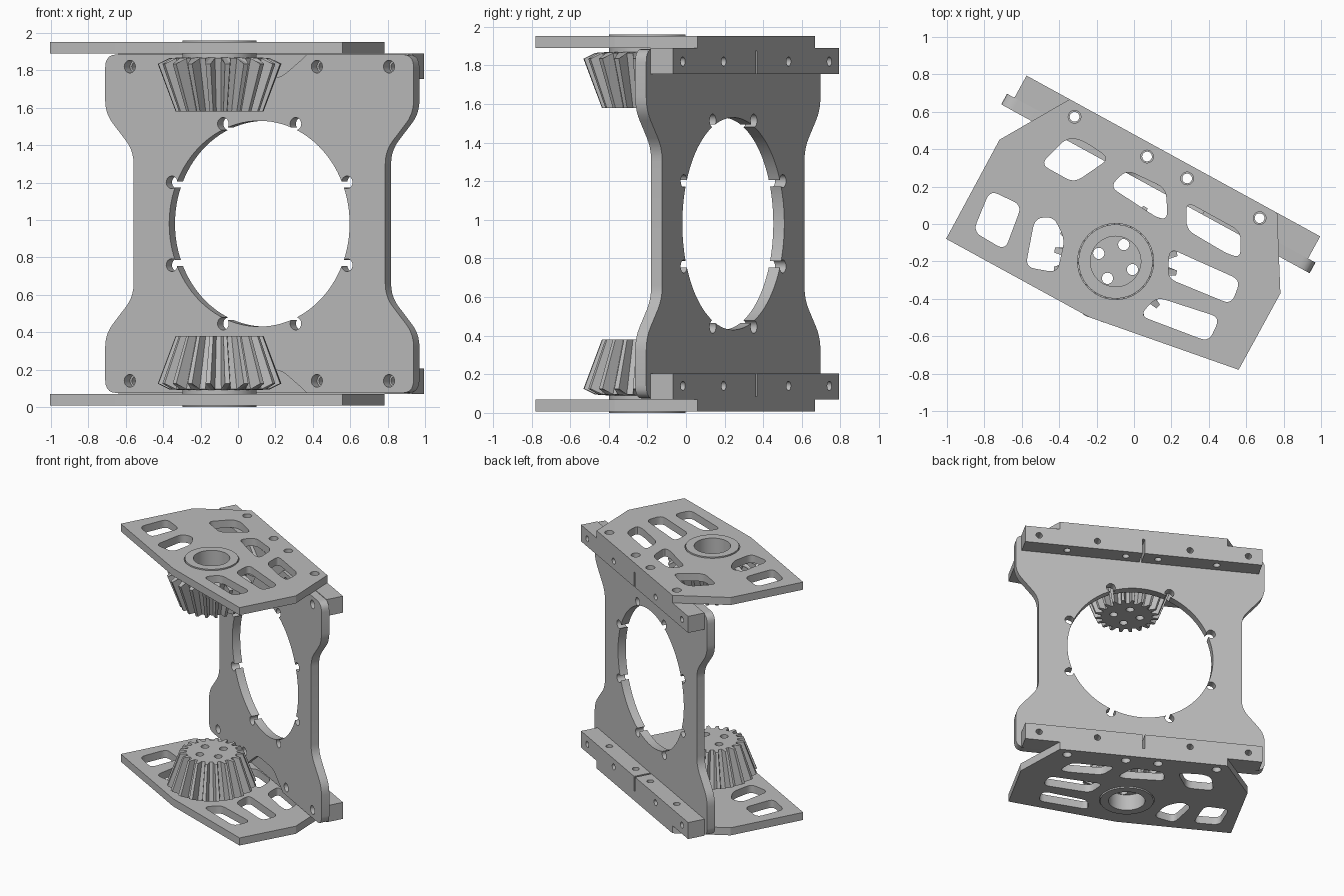
import bpy, bmesh
from math import pi, cos, sin, radians
from mathutils import Vector, Matrix

cube = bpy.data.objects.get("Cube")
if cube:
    bpy.data.objects.remove(cube, do_unlink=True)

TURN = radians(-28.7)      # the whole frame is turned about z
HEIGHT = 1.96              # lower parts are mirrored to the top
MID = 0.01                 # centre of the frame along its width
GEAR = Vector((0.01, -0.223))

metal = bpy.data.materials.new("plain_grey")
metal.use_nodes = True
GREY = (0.5, 0.5, 0.5, 1)
metal.diffuse_color = GREY
metal.node_tree.nodes["Principled BSDF"].inputs["Base Color"].default_value = GREY


def rounded(points, radius, steps=5):
    """Polygon with rounded corners."""
    pts = [Vector(p) for p in points]
    out = []
    for i, p in enumerate(pts):
        ends = []
        for q in (pts[i - 1], pts[(i + 1) % len(pts)]):
            d = q - p
            ends.append(p + d.normalized() * min(radius, d.length * 0.45))
        a, b = ends
        for k in range(steps + 1):
            t = k / steps
            out.append(a * (1 - t) ** 2 + p * 2 * t * (1 - t) + b * t * t)
    return out


def circle(x, y, r, n=24):
    return [Vector((x + r * cos(2 * pi * i / n), y + r * sin(2 * pi * i / n))) for i in range(n)]


def box(x0, x1, y0, y1):
    return [Vector(p) for p in ((x0, y0), (x1, y0), (x1, y1), (x0, y1))]


def loft(bm, rings):
    loops = [[bm.verts.new(p) for p in ring] for ring in rings]
    n = len(loops[0])
    for a, b in zip(loops, loops[1:]):
        for i in range(n):
            j = (i + 1) % n
            bm.faces.new((a[i], a[j], b[j], b[i]))
    bm.faces.new(loops[0][::-1])
    bm.faces.new(loops[-1])


def prism(bm, pts, lo, hi, axis="z"):
    if axis == "z":
        place = lambda p, t: (p.x, p.y, t)
    else:
        place = lambda p, t: (p.x, t, p.y)
    loft(bm, [[place(p, t) for p in pts] for t in (lo, hi)])


def make(name, bm):
    bmesh.ops.recalc_face_normals(bm, faces=bm.faces)
    mesh = bpy.data.meshes.new(name)
    bm.to_mesh(mesh)
    bm.free()
    mesh.materials.append(metal)
    ob = bpy.data.objects.new(name, mesh)
    bpy.context.collection.objects.link(ob)
    return ob


def activate(ob):
    bpy.ops.object.select_all(action="DESELECT")
    ob.select_set(True)
    bpy.context.view_layer.objects.active = ob


def cut(ob, bm):
    cutter = make("cutter", bm)
    cutter.hide_render = True
    mod = ob.modifiers.new("cut", "BOOLEAN")
    mod.operation = "DIFFERENCE"
    mod.solver = "EXACT"
    mod.use_self = True
    mod.object = cutter
    activate(ob)
    bpy.ops.object.modifier_apply(modifier=mod.name)
    bpy.data.objects.remove(cutter, do_unlink=True)


def finish(ob):
    activate(ob)
    bpy.ops.object.shade_smooth_by_angle(angle=radians(30))
    ob.rotation_euler.z = TURN


def mirrored(ob, name):
    twin = ob.copy()
    twin.data = ob.data.copy()
    twin.name = name
    twin.data.transform(Matrix.Translation((0, 0, HEIGHT)) @ Matrix.Scale(-1, 4, (0, 0, 1)))
    twin.data.flip_normals()
    bpy.context.collection.objects.link(twin)


BOLTS = [MID + s * d for s in (-1, 1) for d in (0.35, 0.79)]
PINS = [MID + s * d for s in (-1, 1) for d in (0.122, 0.564)]

# Upright plate: waisted outline, big bore, ring of small holes, gear reliefs
quarter = [(0.94, 0.075), (0.94, 0.39), (0.767, 0.59)]
right = quarter + [(x, HEIGHT - z) for x, z in reversed(quarter)]
outline = [(MID + x, z) for x, z in right] + [(MID - x, z) for x, z in reversed(right)]
bm = bmesh.new()
prism(bm, rounded(outline, 0.07), 0.22, 0.285, "y")
plate = make("upright_plate", bm)
bm = bmesh.new()
prism(bm, circle(MID, HEIGHT / 2, 0.55, 96), 0.1, 0.4, "y")
for k in range(8):
    a = pi / 8 + k * pi / 4
    prism(bm, circle(MID + 0.578 * cos(a), HEIGHT / 2 + 0.578 * sin(a), 0.034), 0.12, 0.38, "y")
for x in BOLTS:
    for z in (0.14, HEIGHT - 0.14):
        prism(bm, circle(x, z, 0.034), 0.1, 0.4, "y")
relief = [(-0.3, 0.0), (-0.3, 0.07), (-0.13, 0.2), (0.13, 0.2), (0.3, 0.07), (0.3, 0.0)]
for flip in (False, True):
    pts = [(MID + x, HEIGHT - z if flip else z) for x, z in relief]
    prism(bm, rounded(pts, 0.05), 0.15, 0.245, "y")
cut(plate, bm)
finish(plate)

# Rail behind the plate, with bolt holes, pin holes and a centre slit
bm = bmesh.new()
prism(bm, box(MID - 0.895, MID + 0.895, 0.285, 0.42), 0.07, 0.205)
rail = make("lower_rail", bm)
bm = bmesh.new()
for x in BOLTS:
    prism(bm, circle(x, 0.14, 0.024), 0.2, 0.5, "y")
for x in PINS:
    prism(bm, circle(x, 0.35, 0.026), 0.0, 0.3)
prism(bm, box(MID - 0.008, MID + 0.008, 0.25, 0.5), 0.085, 0.3)
cut(rail, bm)
finish(rail)
mirrored(rail, "upper_rail")

# Deck with lightening slots, given in turned coordinates
deck_outline = [(-0.622, 0.42), (-0.847, 0.05), (-0.843, -0.552), (0.03, -0.552),
                (0.865, -0.415), (0.865, 0.05), (0.643, 0.42)]
slots = [
    [(-0.77, 0.18), (-0.6, 0.1), (-0.69, -0.14), (-0.86, -0.04)],
    [(-0.53, 0.03), (-0.43, 0.04), (-0.37, -0.08), (-0.41, -0.26), (-0.58, -0.23)],
    [(-0.36, 0.46), (-0.28, 0.45), (-0.13, 0.35), (-0.32, 0.22), (-0.5, 0.32)],
    [(-0.13, 0.2), (-0.04, 0.29), (0.17, 0.19), (0.18, 0.03), (0.13, 0.03)],
    [(0.28, 0.12), (0.57, -0.04), (0.57, -0.18), (0.5, -0.16), (0.28, -0.03)],
    [(0.19, -0.13), (0.57, -0.3), (0.52, -0.43), (0.18, -0.29)],
    [(0.12, -0.39), (0.46, -0.5), (0.4, -0.63), (0.03, -0.49)],
]
bm = bmesh.new()
prism(bm, [Vector(p) for p in deck_outline], 0.008, 0.07)
deck = make("lower_deck", bm)
bm = bmesh.new()
unturn = Matrix.Rotation(-TURN, 2)
for slot in slots:
    prism(bm, rounded([unturn @ Vector(p) for p in slot], 0.05), -0.1, 0.2)
for x in PINS:
    prism(bm, circle(x, 0.35, 0.034), -0.1, 0.2)
prism(bm, circle(*GEAR, 0.203, 64), -0.1, 0.2)
cut(deck, bm)
finish(deck)
mirrored(deck, "upper_deck")

# Bevel gear with hub: lofted from tooth rings, then bored
TEETH = 20


def gear_ring(root, tip, z_root, z_tip):
    ring = []
    for i in range(TEETH):
        for part, r, z in ((-0.3, root, z_root), (-0.13, tip, z_tip),
                           (0.13, tip, z_tip), (0.3, root, z_root)):
            a = 2 * pi * (i + part) / TEETH
            ring.append((GEAR.x + r * cos(a), GEAR.y + r * sin(a), z))
    return ring


bm = bmesh.new()
loft(bm, [gear_ring(0.198, 0.198, 0, 0), gear_ring(0.198, 0.198, 0.09, 0.09),
          gear_ring(0.27, 0.332, 0.095, 0.125), gear_ring(0.188, 0.236, 0.38, 0.38)])
gear = make("lower_gear", bm)
bm = bmesh.new()
prism(bm, circle(*GEAR, 0.135, 48), -0.1, 0.13)
for k in range(4):
    a = radians(93) + k * pi / 2
    prism(bm, circle(GEAR.x + 0.1 * cos(a), GEAR.y + 0.1 * sin(a), 0.03), -0.05, 0.5)
cut(gear, bm)
finish(gear)
mirrored(gear, "upper_gear")
